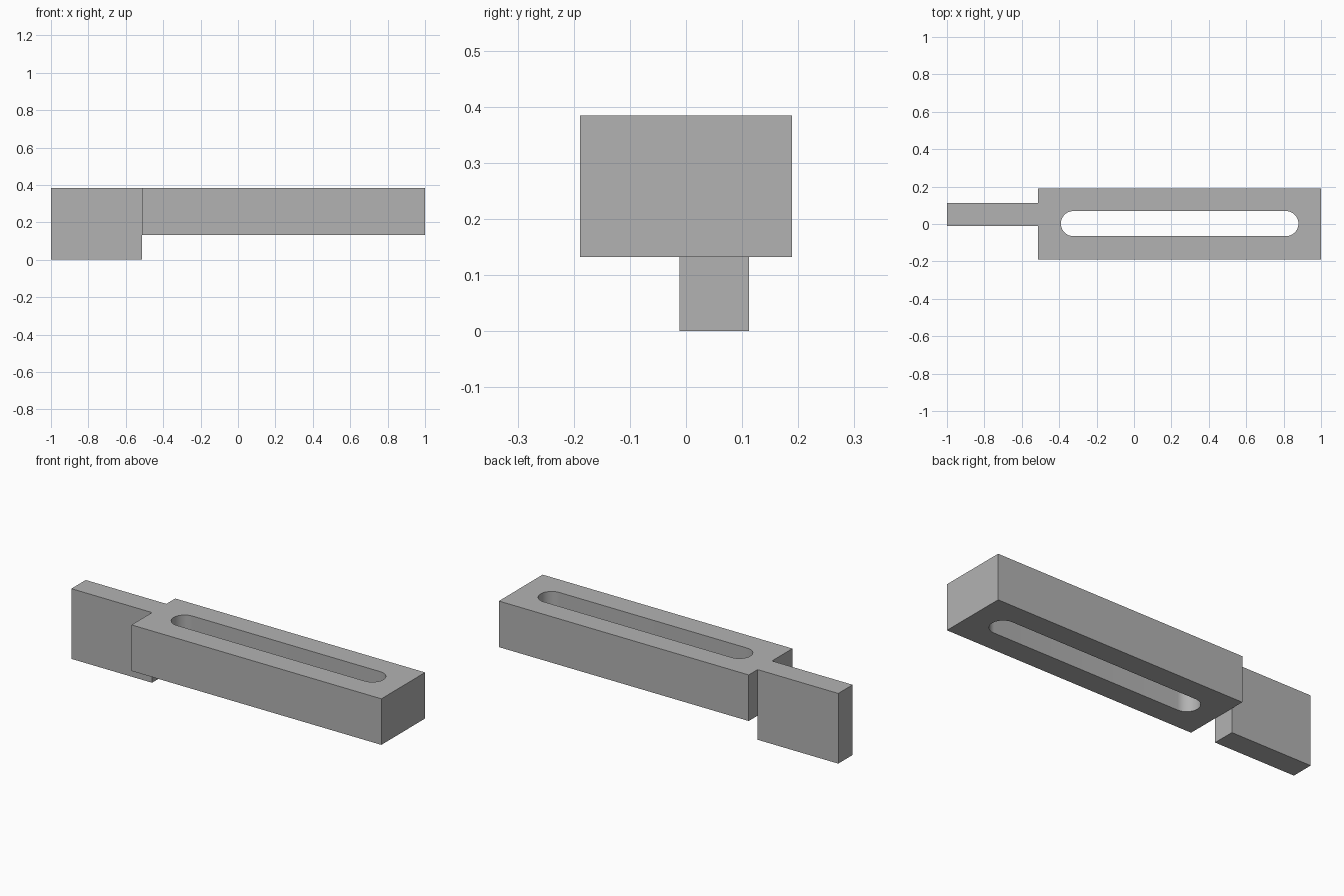
import bpy
import bmesh
from math import pi, sin, cos

cube = bpy.data.objects.get("Cube")
if cube:
    bpy.data.objects.remove(cube, do_unlink=True)

# Single grey material
grey = bpy.data.materials.new("plain grey")
grey.use_nodes = True
COLOR = (0.45, 0.45, 0.45, 1)
grey.diffuse_color = COLOR
grey.node_tree.nodes["Principled BSDF"].inputs["Base Color"].default_value = COLOR


def prism(name, outline, z0, z1):
    """Extrude a counter-clockwise outline from z0 up to z1."""
    bm = bmesh.new()
    base = bm.faces.new([bm.verts.new((x, y, z0)) for x, y in outline])
    top = bmesh.ops.extrude_face_region(bm, geom=[base], use_keep_orig=True)
    for v in top["geom"]:
        if isinstance(v, bmesh.types.BMVert):
            v.co.z = z1
    bmesh.ops.recalc_face_normals(bm, faces=bm.faces)
    mesh = bpy.data.meshes.new(name)
    bm.to_mesh(mesh)
    bm.free()
    mesh.materials.append(grey)
    obj = bpy.data.objects.new(name, mesh)
    bpy.context.collection.objects.link(obj)
    return obj


def rectangle(x0, x1, y0, y1):
    return [(x0, y0), (x1, y0), (x1, y1), (x0, y1)]


def slot(x0, x1, y, r, steps=24):
    """Outline with a half circle at each end, centred on x0 and x1."""
    arc = [-pi / 2 + pi * i / steps for i in range(steps + 1)]
    return ([(x1 + r * cos(a), y + r * sin(a)) for a in arc]
            + [(x0 - r * cos(a), y - r * sin(a)) for a in arc])


BOTTOM, TOP, SHOULDER = 0.132, 0.384, -0.512

# Wide bar with a rounded slot cut right through
bar = prism("slotted_bar", rectangle(SHOULDER, 1, -0.189, 0.189), BOTTOM, TOP)
cutter = prism("slot_cutter", slot(-0.324, 0.812, 0.002, 0.067), 0, 0.6)
cutter.hide_render = True
cut = bar.modifiers.new("slot", 'BOOLEAN')
cut.operation = 'DIFFERENCE'
cut.solver = 'EXACT'
cut.object = cutter
bpy.ops.object.select_all(action='DESELECT')
bar.select_set(True)
bpy.context.view_layer.objects.active = bar
bpy.ops.object.modifier_apply(modifier=cut.name)
bpy.data.objects.remove(cutter, do_unlink=True)
bpy.ops.object.shade_smooth_by_angle(angle=pi / 6)

# Thin, deeper blade on the end of the bar, flush with its top
prism("end_blade", rectangle(-1, SHOULDER, -0.012, 0.112), 0, TOP)
